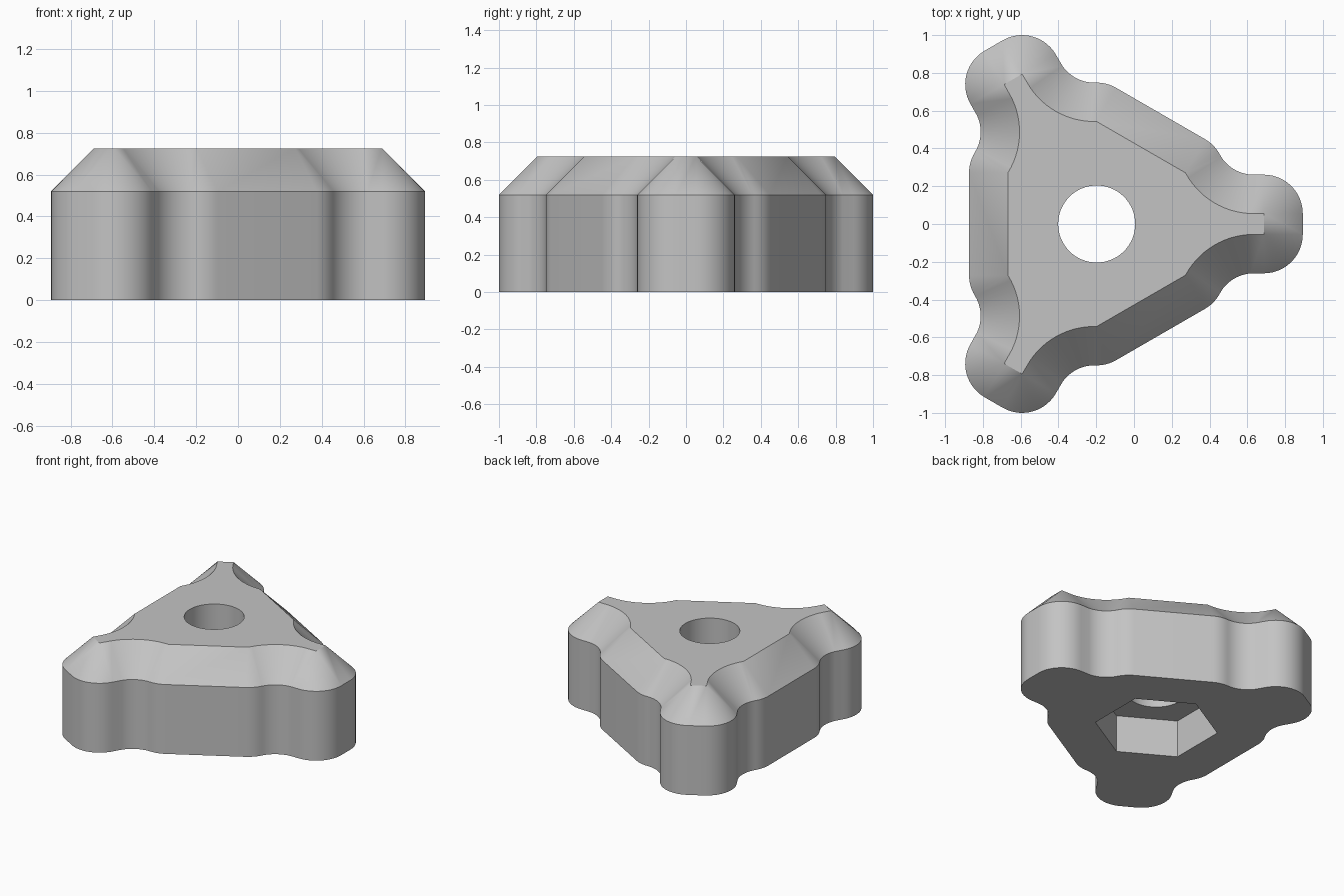
import bpy
import bmesh
from math import sin, cos, radians, degrees, atan2, sqrt
from mathutils import Vector, Matrix

cube = bpy.data.objects.get("Cube")
if cube:
    bpy.data.objects.remove(cube)

CENTRE_X = -0.1975
TOP, SHOULDER = 0.726, 0.52
CHAMFER = TOP - SHOULDER
LOBE = Vector((0.885, 0.055))      # inner corner of a lobe, from the hub
SIDE = Vector((0.47, 0.271))       # inner end of a flat side
SCOOP = 0.41                       # radius of the finger scoop at the top


def direction(angle):
    return Vector((cos(radians(angle)), sin(radians(angle))))


def sweep(start, end, steps):
    return [start + (end - start) * i / steps for i in range(steps + 1)]


def half_lobe():
    """Inner points and outward directions, from lobe tip to flat side."""
    rise = LOBE.y + SCOOP - SIDE.y
    hub = Vector((SIDE.x + sqrt(SCOOP ** 2 - rise ** 2), LOBE.y + SCOOP))
    turn = degrees(atan2(hub.y - SIDE.y, hub.x - SIDE.x))
    pairs = [(LOBE, direction(a)) for a in sweep(0, 90, 14)]
    pairs += [(hub - SCOOP * direction(a), direction(a)) for a in sweep(90, turn, 14)[1:]]
    pairs += [(SIDE, direction(a)) for a in sweep(turn, 60, 6)[1:]]
    return pairs


# Three-lobed outline
half = half_lobe()
flip = Matrix(((1, 0), (0, -1)))
lobe = [(flip @ p, flip @ n) for p, n in reversed(half)] + half
outline = []
for k in range(3):
    spin = Matrix.Rotation(radians(120 * k), 2)
    outline += [(spin @ p, spin @ n) for p, n in lobe]

# Knob body: straight wall, chamfer and flat top
bm = bmesh.new()
rings = []
for z, offset in ((0, CHAMFER), (SHOULDER, CHAMFER), (TOP, 0)):
    rings.append([bm.verts.new((*(p + n * offset), z)) for p, n in outline])
for low, high in zip(rings, rings[1:]):
    for i in range(len(low)):
        j = (i + 1) % len(low)
        bm.faces.new((low[i], low[j], high[j], high[i]))
bm.faces.new(rings[-1])
bm.faces.new(rings[0][::-1])
bmesh.ops.remove_doubles(bm, verts=bm.verts, dist=0.0005)
bmesh.ops.recalc_face_normals(bm, faces=bm.faces)
mesh = bpy.data.meshes.new("knob_body")
bm.to_mesh(mesh)
bm.free()
body = bpy.data.objects.new("knob_body", mesh)
body.location.x = CENTRE_X
bpy.context.collection.objects.link(body)


def cut(sides, radius, bottom, top, turn=0):
    """Cut an upright prism out of the body."""
    bpy.ops.mesh.primitive_cylinder_add(
        vertices=sides, radius=radius, depth=top - bottom,
        location=(CENTRE_X, 0, (bottom + top) / 2), rotation=(0, 0, radians(turn)))
    cutter = bpy.context.object
    cutter.hide_render = True
    mod = body.modifiers.new("cut", 'BOOLEAN')
    mod.operation = 'DIFFERENCE'
    mod.solver = 'EXACT'
    mod.object = cutter
    bpy.context.view_layer.objects.active = body
    bpy.ops.object.modifier_apply(modifier=mod.name)
    bpy.data.objects.remove(cutter)


# Bolt hole, then hexagonal nut pocket in the underside
cut(64, 0.204, -0.1, 1)
cut(6, 0.42, -0.1, 0.28)

# Single grey finish
grey = bpy.data.materials.new("light_grey")
grey.use_nodes = True
colour = (0.55, 0.55, 0.55, 1)
grey.diffuse_color = colour
grey.node_tree.nodes["Principled BSDF"].inputs["Base Color"].default_value = colour
body.data.materials.clear()
body.data.materials.append(grey)
for face in body.data.polygons:
    face.material_index = 0

bpy.ops.object.select_all(action='DESELECT')
body.select_set(True)
bpy.context.view_layer.objects.active = body
bpy.ops.object.shade_smooth_by_angle(angle=radians(30))
